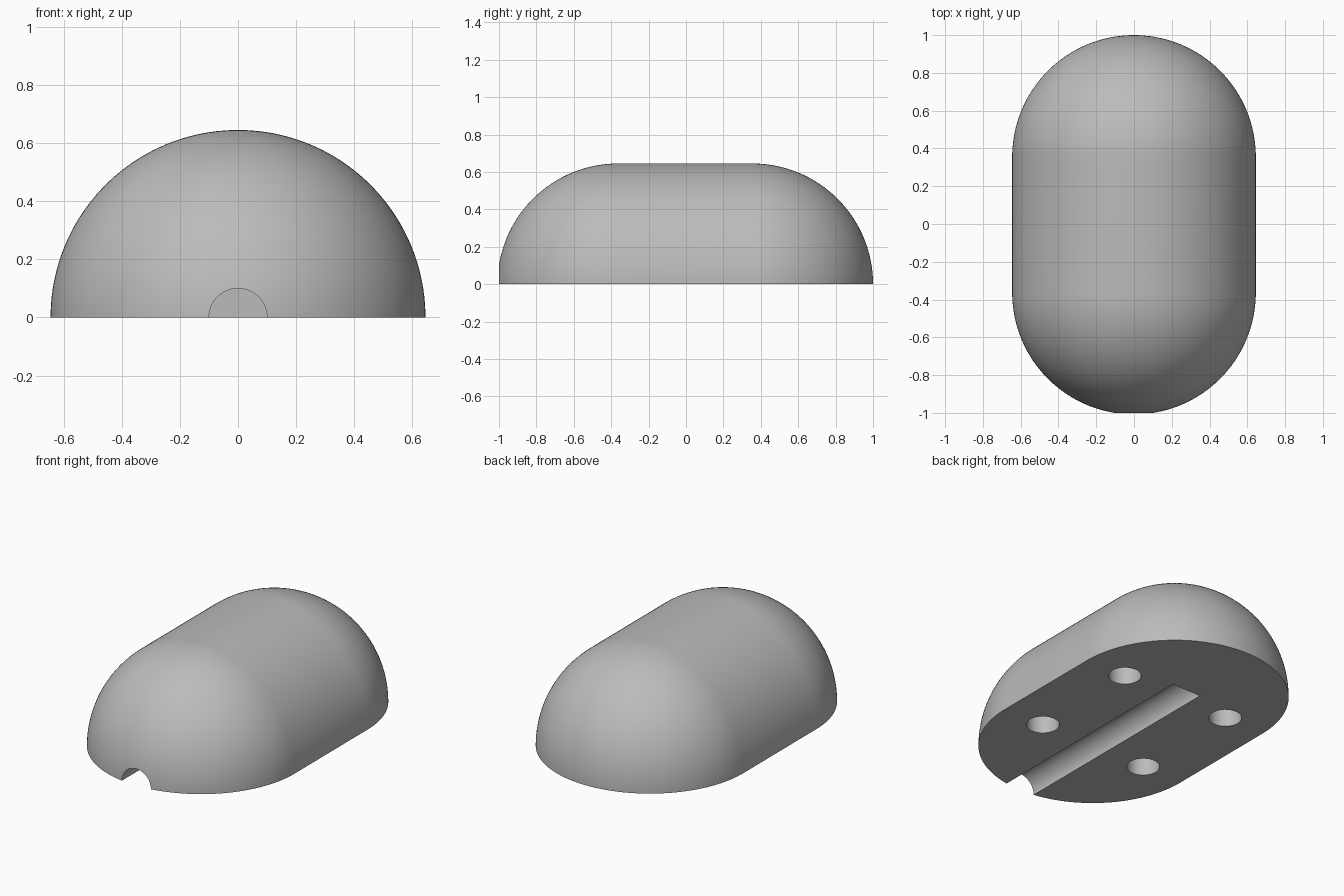
import bpy, bmesh
from math import pi, sin, cos, radians
from mathutils import Matrix, Vector

default = bpy.data.objects.get("Cube")
if default:
    bpy.data.objects.remove(default)

RADIUS = 0.645
BACK, FRONT = 0.355, -0.363     # centres of the two rounded ends
ARC = 40

grey = bpy.data.materials.new("plain grey")
grey.use_nodes = True
colour = (0.5, 0.5, 0.5, 1)
grey.diffuse_color = colour
grey.node_tree.nodes["Principled BSDF"].inputs["Base Color"].default_value = colour


def add_object(name, bm):
    bmesh.ops.recalc_face_normals(bm, faces=bm.faces)
    mesh = bpy.data.meshes.new(name)
    bm.to_mesh(mesh)
    bm.free()
    mesh.materials.append(grey)
    obj = bpy.data.objects.new(name, mesh)
    bpy.context.collection.objects.link(obj)
    return obj


def cylinder(name, radius, length, matrix):
    bm = bmesh.new()
    bmesh.ops.create_cone(bm, cap_ends=True, segments=64, radius1=radius,
                          radius2=radius, depth=length, matrix=matrix)
    obj = add_object(name, bm)
    obj.hide_render = True
    return obj


# Half capsule: rounded profile spun half a turn about the long axis
bm = bmesh.new()
angles = [pi / 2 * i / ARC for i in range(ARC + 1)]
profile = [(BACK + RADIUS * cos(a), RADIUS * sin(a)) for a in angles]
profile += [(FRONT - RADIUS * cos(a), RADIUS * sin(a)) for a in reversed(angles)]
verts = [bm.verts.new((r, y, 0)) for y, r in profile]
edges = [bm.edges.new(pair) for pair in zip(verts, verts[1:])]
bmesh.ops.spin(bm, geom=verts + edges, cent=(0, 0, 0), axis=(0, -1, 0),
               angle=pi, steps=80)
bmesh.ops.remove_doubles(bm, verts=bm.verts, dist=1e-5)
# Flat underside
bmesh.ops.contextual_create(bm, geom=[e for e in bm.edges if e.is_boundary])
body = add_object("domed_body", bm)

# Cable groove, open at the front, and four round sockets underneath
GROOVE_END, GROOVE_START = 0.46, -1.2
cutters = [cylinder("groove_cutter", 0.1, GROOVE_END - GROOVE_START,
                    Matrix.Translation((0, (GROOVE_END + GROOVE_START) / 2, 0))
                    @ Matrix.Rotation(pi / 2, 4, "X"))]
for x in (-0.37, 0.37):
    for y in (-0.36, 0.36):
        cutters.append(cylinder("socket_cutter", 0.093, 0.4,
                                Matrix.Translation((x, y, 0))))

bpy.ops.object.select_all(action="DESELECT")
bpy.context.view_layer.objects.active = body
body.select_set(True)
for cutter in cutters:
    cut = body.modifiers.new(cutter.name, "BOOLEAN")
    cut.operation = "DIFFERENCE"
    cut.solver = "EXACT"
    cut.object = cutter
    bpy.ops.object.modifier_apply(modifier=cut.name)
for cutter in cutters:
    bpy.data.objects.remove(cutter)

bpy.ops.object.shade_smooth_by_angle(angle=radians(30))
